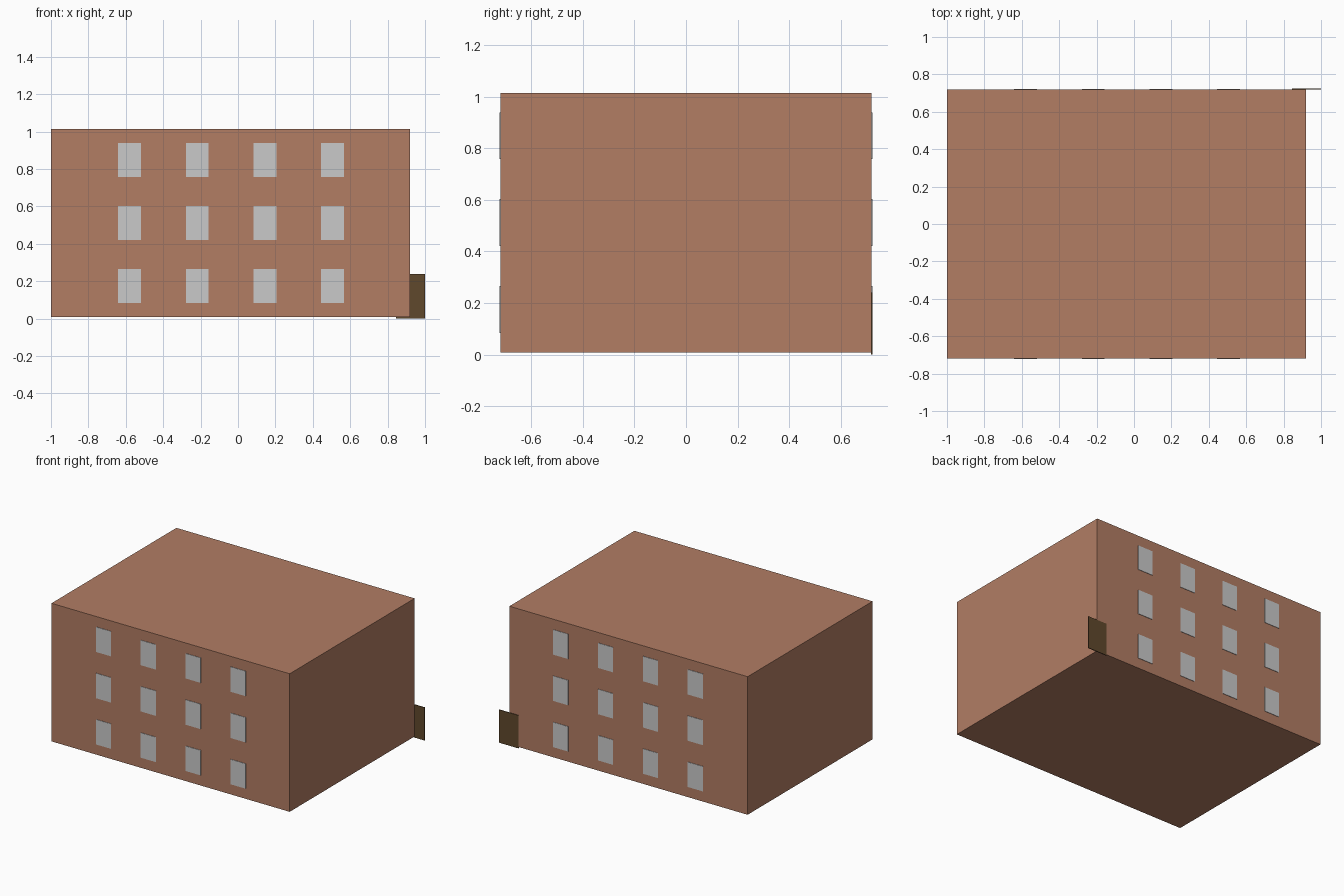
import bpy

if "Cube" in bpy.data.objects:
    bpy.data.objects.remove(bpy.data.objects["Cube"])


def material(name, rgb):
    m = bpy.data.materials.new(name)
    m.diffuse_color = (*rgb, 1.0)
    m.use_nodes = True
    m.node_tree.nodes["Principled BSDF"].inputs["Base Color"].default_value = m.diffuse_color
    return m


def box(name, lo, hi, mat):
    """Axis-aligned box between two corners."""
    bpy.ops.mesh.primitive_cube_add(size=1, location=[(a + b) / 2 for a, b in zip(lo, hi)])
    ob = bpy.context.object
    ob.name = name
    ob.scale = [b - a for a, b in zip(lo, hi)]
    bpy.ops.object.transform_apply(location=False, rotation=False, scale=True)
    ob.data.materials.append(mat)
    return ob


brick = material("brick", (0.445, 0.205, 0.127))
glass = material("pale_grey", (0.59, 0.59, 0.59))
wood = material("dark_wood", (0.117, 0.065, 0.025))

WALL = 0.719  # half depth of the building

# Main block
box("building", (-1.0, -WALL, 0.008), (0.92, WALL, 1.014), brick)

# Windows: 4 columns by 3 floors, on the front and back walls
for side, label in ((-1, "front"), (1, "back")):
    y0, y1 = sorted((side * (WALL - 0.003), side * (WALL + 0.003)))
    for floor in range(3):
        for col in range(4):
            x = -0.58 + 0.362 * col
            z = 0.174 + 0.337 * floor
            box(f"{label}_window_{floor + 1}_{col + 1}",
                (x - 0.061, y0, z - 0.091), (x + 0.061, y1, z + 0.091), glass)

# Door plate at the back right corner, overhanging the wall end
box("door", (0.845, WALL - 0.001, 0.0), (1.0, WALL + 0.0045, 0.24), wood)
